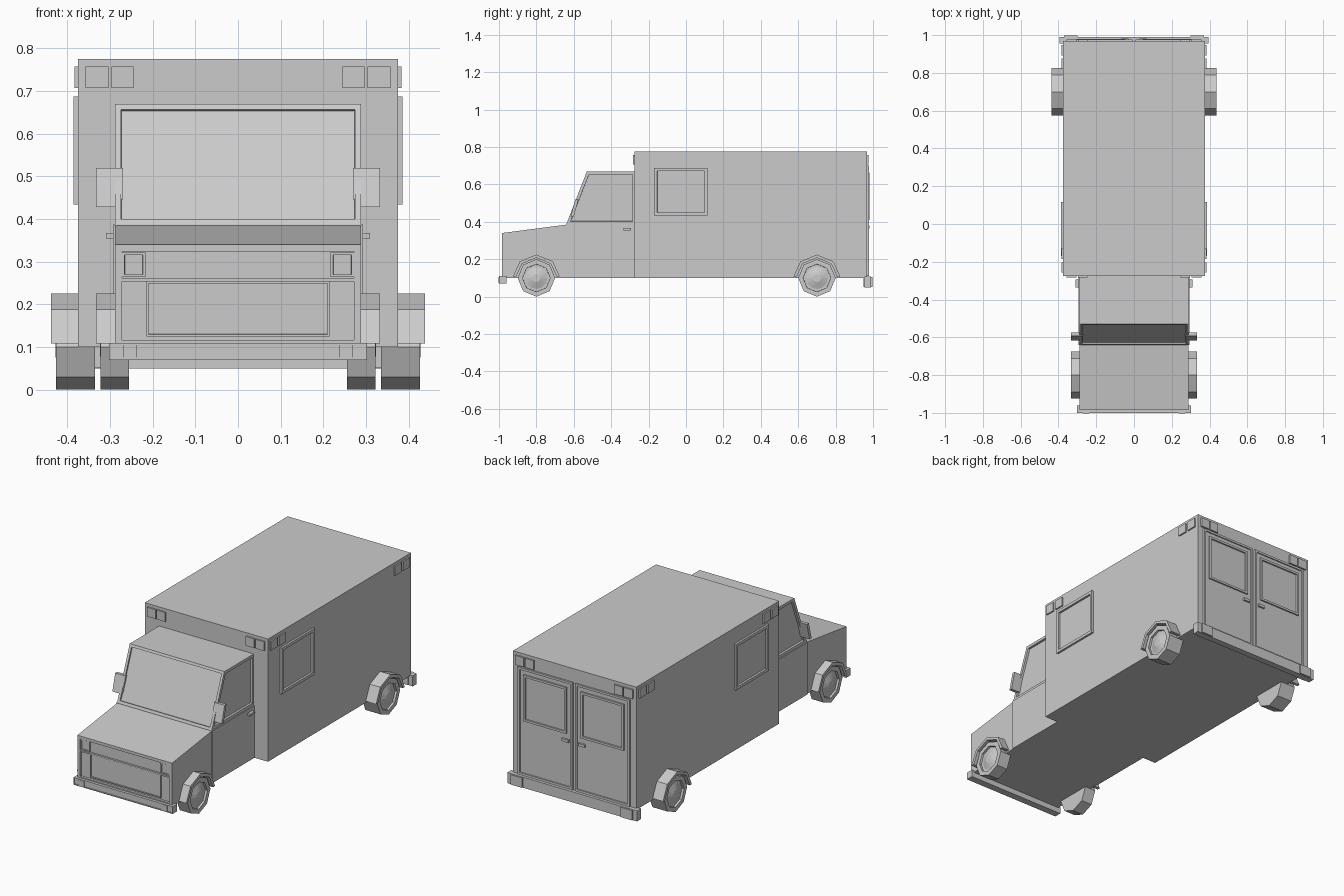
import bpy
import bmesh
from math import cos, sin, pi
from mathutils import Vector

if "Cube" in bpy.data.objects:
    bpy.data.objects.remove(bpy.data.objects["Cube"])

paint = bpy.data.materials.new("plain grey")
paint.use_nodes = True
paint.diffuse_color = (0.6, 0.6, 0.6, 1)
paint.node_tree.nodes["Principled BSDF"].inputs["Base Color"].default_value = (0.6, 0.6, 0.6, 1)


def prism(name, profile, x0, x1, insets=()):
    """Extrude a (y, z) profile from x0 to x1; insets are (direction, width, depth)."""
    bm = bmesh.new()
    base = bm.faces.new([bm.verts.new((x0, y, z)) for y, z in profile])
    ext = bmesh.ops.extrude_face_region(bm, geom=[base])["geom"]
    moved = [v for v in ext if isinstance(v, bmesh.types.BMVert)]
    bmesh.ops.translate(bm, verts=moved, vec=(x1 - x0, 0, 0))
    bmesh.ops.recalc_face_normals(bm, faces=bm.faces)
    for direction, width, depth in insets:
        d = Vector(direction).normalized()
        bm.normal_update()
        score = lambda f: round(f.normal.dot(d), 3)
        best = max(score(f) for f in bm.faces)
        # among equal facings, the largest remaining panel is inset
        face = max((f for f in bm.faces if score(f) == best), key=lambda f: f.calc_area())
        bmesh.ops.inset_region(bm, faces=[face], thickness=width, use_even_offset=True)
        bm.normal_update()
        bmesh.ops.inset_region(bm, faces=[face], thickness=0.0005, depth=depth, use_even_offset=True)
    mesh = bpy.data.meshes.new(name)
    bm.to_mesh(mesh)
    bm.free()
    mesh.materials.append(paint)
    obj = bpy.data.objects.new(name, mesh)
    bpy.context.collection.objects.link(obj)
    return obj


def box(name, x, y, z, insets=()):
    return prism(name, [(y[0], z[0]), (y[1], z[0]), (y[1], z[1]), (y[0], z[1])], x[0], x[1], insets)


def ring(cy, cz, r, n, a0=0.0, a1=2 * pi):
    return [(cy + r * cos(a0 + (a1 - a0) * i / n), cz + r * sin(a0 + (a1 - a0) * i / n)) for i in range(n)]


# Main body
box("rear_body", (-0.375, 0.375), (-0.275, 0.968), (0.1, 0.775))
box("cab_base", (-0.293, 0.293), (-0.64, -0.27), (0.1, 0.387))
prism("cab_top", [(-0.64, 0.387), (-0.27, 0.387), (-0.27, 0.67), (-0.53, 0.67)], -0.288, 0.288,
      [((0, -0.93, 0.36), 0.014, -0.008), ((1, 0, 0), 0.016, -0.012), ((-1, 0, 0), 0.016, -0.012)])
prism("hood", [(-0.985, 0.1), (-0.64, 0.1), (-0.64, 0.385), (-0.985, 0.34)], -0.288, 0.288,
      [((0, -1, 0), 0.016, -0.012)])

# Grille
box("grille_bar", (-0.272, 0.272), (-0.984, -0.97), (0.254, 0.262))
box("grille_panel", (-0.215, 0.215), (-0.979, -0.97), (0.125, 0.254), [((0, -1, 0), 0.005, -0.004)])

# Bumpers
box("front_bumper", (-0.302, 0.302), (-1.0, -0.96), (0.07, 0.11), [((0, -1, 0), 0.005, -0.003)])
box("rear_bumper", (-0.395, 0.395), (0.955, 0.99), (0.05, 0.108))

for s, side in ((1, "left"), (-1, "right")):
    def sx(a, b):
        return tuple(sorted((s * a, s * b)))

    out = (s, 0, 0)
    # Headlights and bumper pads
    box(side + "_headlight", sx(0.217, 0.272), (-0.982, -0.965), (0.264, 0.322),
        [((0, -1, 0), 0.006, -0.004)])
    box(side + "_front_bumper_pad", sx(0.237, 0.27), (-1.002, -0.99), (0.072, 0.106))
    box(side + "_rear_bumper_pad", sx(0.3, 0.37), (0.95, 0.998), (0.052, 0.106))
    # Mirrors and door handles
    prism(side + "_mirror", [(-0.617, 0.428), (-0.6, 0.428), (-0.575, 0.52), (-0.592, 0.52)],
          *sx(0.27, 0.333))
    box(side + "_cab_handle", sx(0.285, 0.309), (-0.335, -0.295), (0.355, 0.367))
    # Side window
    box(side + "_side_window", sx(0.37, 0.386), (-0.17, 0.116), (0.434, 0.688), [(out, 0.016, -0.012)])
    # Rear door, its window and handle
    box(side + "_rear_door", sx(0.008, 0.34), (0.95, 0.978), (0.11, 0.7), [((0, 1, 0), 0.012, -0.006)])
    box(side + "_rear_window", sx(0.045, 0.305), (0.96, 0.98), (0.41, 0.665), [((0, 1, 0), 0.012, -0.008)])
    box(side + "_rear_handle", sx(0.03, 0.07), (0.965, 0.982), (0.365, 0.38))

    # Corner marker lamps
    for i, (a, b) in enumerate(((0.245, 0.297), (0.304, 0.357))):
        box(f"{side}_front_lamp_{i}", sx(a, b), (-0.283, -0.27), (0.707, 0.758))
        box(f"{side}_back_lamp_{i}", sx(a, b), (0.96, 0.977), (0.707, 0.758))
    for i, y in enumerate((-0.258, -0.186, 0.82, 0.892)):
        box(f"{side}_side_lamp_{i}", sx(0.37, 0.383), (y, y + 0.055), (0.707, 0.758))

    # Wheels, hubs and arches
    for end, cy, x0, x1, lip in (("front", -0.8, 0.255, 0.322, 0.333), ("rear", 0.7, 0.335, 0.427, 0.438)):
        name = f"{side}_{end}"
        prism(name + "_tyre", ring(cy, 0.1, 0.1, 8), *sx(x0, x1), [(out, 0.024, -0.012)])
        bm = bmesh.new()
        bmesh.ops.create_cone(bm, cap_ends=True, segments=12, radius1=0.062, radius2=0.022, depth=0.014)
        mesh = bpy.data.meshes.new(name + "_hub")
        bm.to_mesh(mesh)
        bm.free()
        mesh.materials.append(paint)
        hub = bpy.data.objects.new(name + "_hub", mesh)
        hub.location = (s * (x1 - 0.006), cy, 0.1)
        hub.rotation_euler = (0, s * pi / 2, 0)
        bpy.context.collection.objects.link(hub)
        outer = ring(cy, 0.1, 0.125, 4, 0, pi) + [(cy - 0.125, 0.1)]
        inner = ring(cy, 0.1, 0.108, 4, 0, pi) + [(cy - 0.108, 0.1)]
        # trim the arch ends level just above the axle
        profile = [(y, max(z, 0.108)) for y, z in outer + inner[::-1]]
        prism(name + "_arch", profile, *sx(x0 + 0.01, lip))
